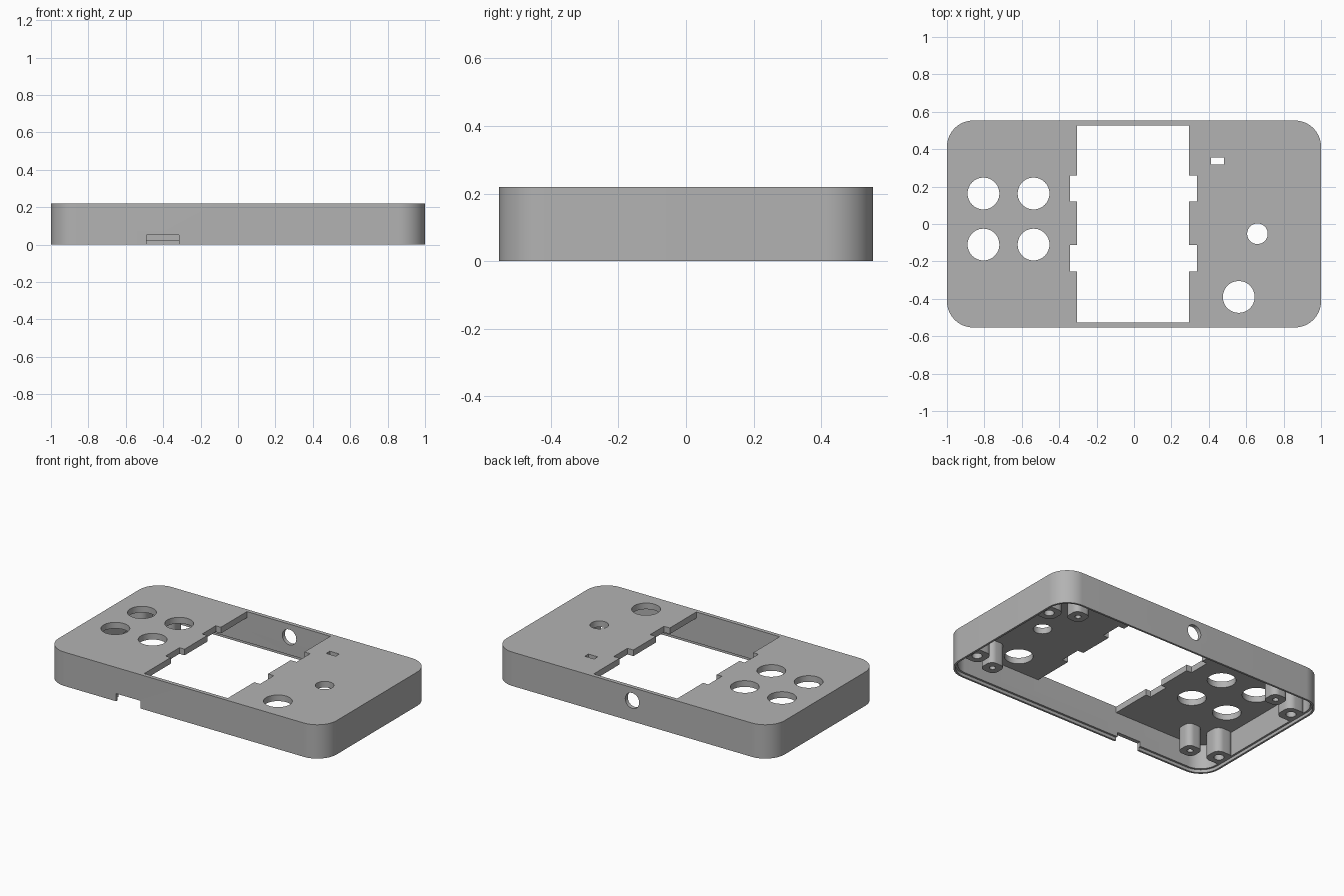
import bpy, bmesh, math
from mathutils import Vector, Matrix

if "Cube" in bpy.data.objects:
    bpy.data.objects.remove(bpy.data.objects["Cube"])

HX, HY, H = 1.0, 0.553, 0.22      # half sizes and height
RADIUS, WALL, PLATE = 0.14, 0.026, 0.04
LIP = 0.02                        # height of the stepped rim

grey = bpy.data.materials.new("light grey plastic")
grey.use_nodes = True
colour = (0.45, 0.45, 0.45, 1)
grey.diffuse_color = colour
grey.node_tree.nodes["Principled BSDF"].inputs["Base Color"].default_value = colour


def finish(name, bm):
    bmesh.ops.recalc_face_normals(bm, faces=bm.faces)
    mesh = bpy.data.meshes.new(name)
    bm.to_mesh(mesh)
    bm.free()
    mesh.materials.append(grey)
    ob = bpy.data.objects.new(name, mesh)
    bpy.context.collection.objects.link(ob)
    return ob


def rounded_prism(name, hx, hy, r, z0, z1, centre=(0, 0), steps=16):
    """Upright prism with rounded corners."""
    bm = bmesh.new()
    ring = []
    for i, (sx, sy) in enumerate([(1, 1), (-1, 1), (-1, -1), (1, -1)]):
        for k in range(steps + 1):
            a = (i + k / steps) * math.pi / 2
            ring.append(bm.verts.new((centre[0] + sx * (hx - r) + r * math.cos(a),
                                      centre[1] + sy * (hy - r) + r * math.sin(a), z0)))
    face = bm.faces.new(ring)
    top = bmesh.ops.extrude_face_region(bm, geom=[face])["geom"]
    bmesh.ops.translate(bm, vec=(0, 0, z1 - z0),
                        verts=[v for v in top if isinstance(v, bmesh.types.BMVert)])
    return finish(name, bm)


def box(name, x0, x1, y0, y1, z0, z1, flare=0):
    """Box whose top can flare outwards along x."""
    bm = bmesh.new()
    bmesh.ops.create_cube(bm, size=1)
    for v in bm.verts:
        v.co = Vector((x1 if v.co.x > 0 else x0, y1 if v.co.y > 0 else y0,
                       z1 if v.co.z > 0 else z0))
        if v.co.z == z1:
            v.co.x += flare if v.co.x == x1 else -flare
    return finish(name, bm)


def cylinder(name, centre, r, depth, rotation=Matrix()):
    bm = bmesh.new()
    bmesh.ops.create_cone(bm, cap_ends=True, segments=48, radius1=r, radius2=r, depth=depth,
                          matrix=Matrix.Translation(centre) @ rotation)
    return finish(name, bm)


def combine(target, tool, operation="DIFFERENCE"):
    mod = target.modifiers.new(operation.lower(), "BOOLEAN")
    mod.operation, mod.object, mod.solver = operation, tool, "EXACT"
    bpy.context.view_layer.objects.active = target
    bpy.ops.object.modifier_apply(modifier=mod.name)
    bpy.data.objects.remove(tool)


# Hollow shell, open below, with a stepped rim
case = rounded_prism("case_shell", HX, HY, RADIUS, 0, H)
combine(case, rounded_prism("cavity", HX - WALL, HY - WALL, RADIUS - WALL, -0.1, H - PLATE))
half = WALL / 2
combine(case, rounded_prism("rim_step", HX - half, HY - half, RADIUS - half, -0.1, LIP))

# Screw posts with blind holes, mirrored to all four corners
for sx in (-1, 1):
    for sy in (-1, 1):
        for x, y, size, bore, base in [(0.93, 0.33, 0.065, 0.03, 0.02),
                                       (0.76, 0.392, 0.055, 0.018, 0.03)]:
            post = rounded_prism("post", size, size, size * 0.7, base, H - PLATE / 2,
                                 (sx * x, sy * y), 8)
            combine(case, post, "UNION")
            combine(case, cylinder("bore", (sx * x, sy * y, base + 0.04), bore, 0.12))

# Screen window with side notches
combine(case, box("window", -0.305, 0.295, WALL - HY, HY - WALL, 0.1, H + 0.1))
for y0, y1 in [(0.12, 0.26), (-0.255, -0.113)]:
    combine(case, box("notch", -0.342, 0.337, y0, y1, H - PLATE - 0.02, H + 0.01, 0.01))

# Button, knob and indicator openings in the top plate
buttons = [(x, y, 0.085) for x in (-0.805, -0.537) for y in (0.163, -0.11)]
for x, y, r in buttons + [(0.66, -0.052, 0.055), (0.56, -0.39, 0.085)]:
    combine(case, cylinder("opening", (x, y, H), r, 0.12))
combine(case, box("indicator_slot", 0.412, 0.48, 0.318, 0.355, 0.1, H + 0.1))

# Cable hole in the back wall and connector cutout in the front wall
combine(case, cylinder("cable_hole", (0, HY, 0.135), 0.05, 0.1, Matrix.Rotation(math.pi / 2, 4, "X")))
combine(case, box("connector_cutout", -0.49, -0.315, -HY - 0.1, -HY + 0.05, -0.1, 0.05))

bpy.ops.object.select_all(action="DESELECT")
case.select_set(True)
bpy.context.view_layer.objects.active = case
bpy.ops.object.shade_smooth_by_angle(angle=math.radians(30))
